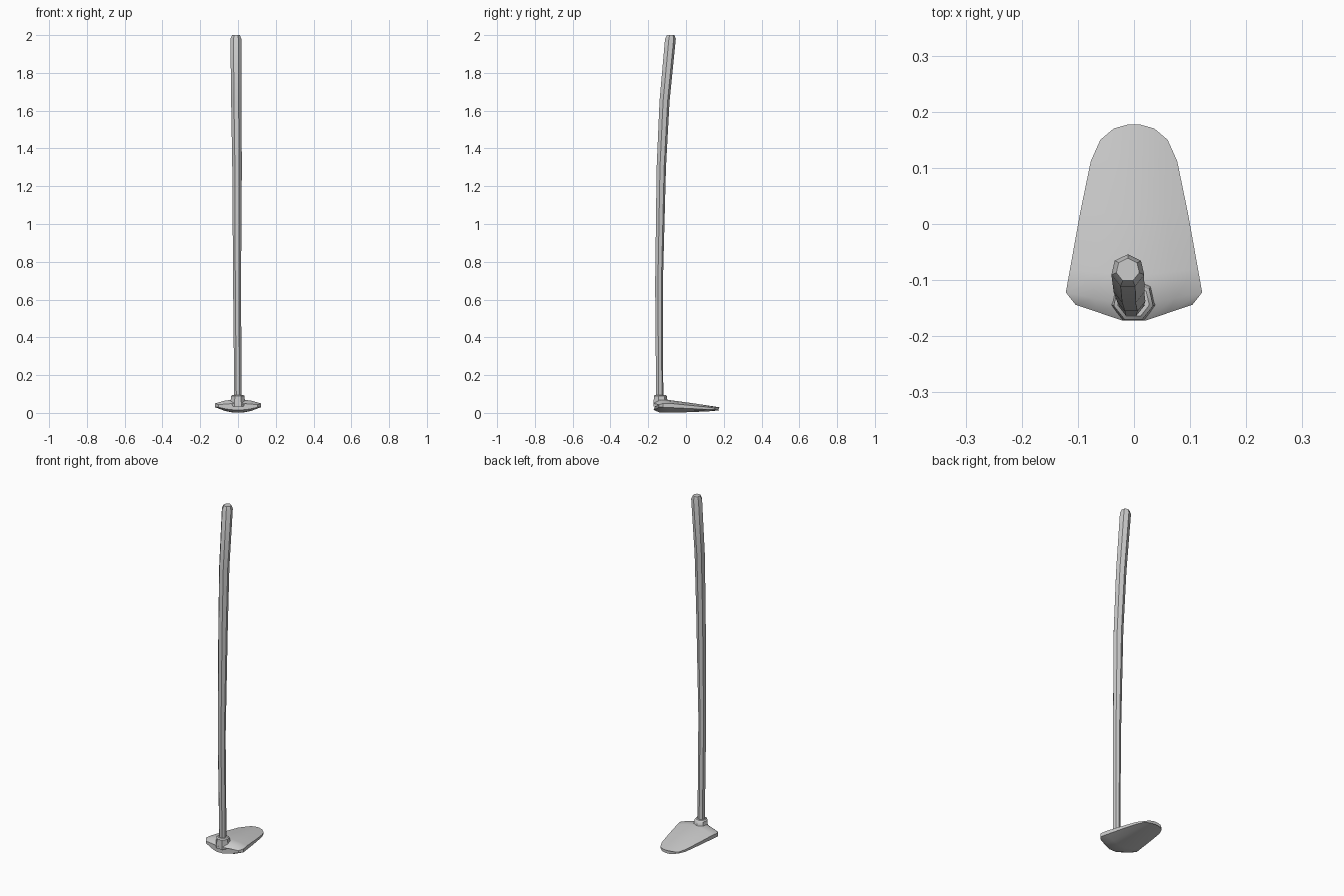
import bpy, math

if "Cube" in bpy.data.objects:
    bpy.data.objects.remove(bpy.data.objects["Cube"])

N = 7  # sides of handle and socket (flat side towards -y)

def make(name, verts, faces, angle=40):
    me = bpy.data.meshes.new(name)
    me.from_pydata(verts, [], faces)
    ob = bpy.data.objects.new(name, me)
    bpy.context.collection.objects.link(ob)
    bpy.ops.object.select_all(action='DESELECT')
    bpy.context.view_layer.objects.active = ob
    ob.select_set(True)
    bpy.ops.object.mode_set(mode='EDIT')
    bpy.ops.mesh.select_all(action='SELECT')
    bpy.ops.mesh.normals_make_consistent(inside=False)
    bpy.ops.object.mode_set(mode='OBJECT')
    bpy.ops.object.shade_smooth_by_angle(angle=math.radians(angle))
    return ob

def loft(name, rings, angle=40):
    """Join equal-length rings of points into a capped solid."""
    n = len(rings[0])
    verts = [p for r in rings for p in r]
    faces = [(a * n + i, a * n + (i + 1) % n, (a + 1) * n + (i + 1) % n, (a + 1) * n + i)
             for a in range(len(rings) - 1) for i in range(n)]
    faces += [tuple(range(n)), tuple(range(len(verts) - n, len(verts)))]
    return make(name, verts, faces, angle)

def ring(x, y, z, r):
    angs = [math.pi / 2 + 2 * math.pi * k / N for k in range(N)]
    return [(x + r * math.cos(a), y + r * math.sin(a), z) for a in angs]

# Gently bent wooden handle with a small bevelled top: x, y, z, radius
handle = [(0, -0.14, 0.05, 0.02), (-0.005, -0.144, 0.68, 0.0215), (-0.005, -0.132, 1.3, 0.026),
          (-0.009, -0.115, 1.65, 0.028), (-0.011, -0.084, 1.98, 0.030), (-0.011, -0.082, 2.0, 0.021)]
loft("handle", [ring(*h) for h in handle])

# Socket holding the handle on the blade
socket = [(-0.001, -0.134, 0.035, 0.042), (-0.001, -0.134, 0.058, 0.042),
          (-0.001, -0.137, 0.075, 0.037), (-0.001, -0.138, 0.09, 0.036), (-0.001, -0.138, 0.096, 0.029)]
loft("socket", [ring(*s) for s in socket])

# Blade: y centre, y edge, curve power, half width, top z, top edge z, bottom edge z, bottom z
blade = [(-0.172, -0.144, 1, 0.104, 0.050, 0.043, 0.030, 0.015),
         (-0.142, -0.122, 1, 0.1215, 0.072, 0.050, 0.030, 0.002),
         (-0.09, -0.08, 1, 0.114, 0.069, 0.050, 0.028, 0.000),
         (0.02, 0.02, 1, 0.096, 0.054, 0.040, 0.023, 0.003),
         (0.12, 0.112, 1, 0.077, 0.039, 0.031, 0.018, 0.008),
         (0.177, 0.150, 2, 0.060, 0.030, 0.026, 0.018, 0.013)]
us = [-1, -0.6, -0.2, 0.2, 0.6, 1]

def section(yc, ye, p, w, zt, zte, zbe, zb):
    def pt(u, zmid, zedge):
        t = max(0, (abs(u) - 0.2) / 0.8)
        return (u * w, yc + (ye - yc) * t ** p, zmid + (zedge - zmid) * u * u)
    return [pt(u, zt, zte) for u in us] + [pt(u, zb, zbe) for u in reversed(us)]

loft("blade", [section(*b) for b in blade])
